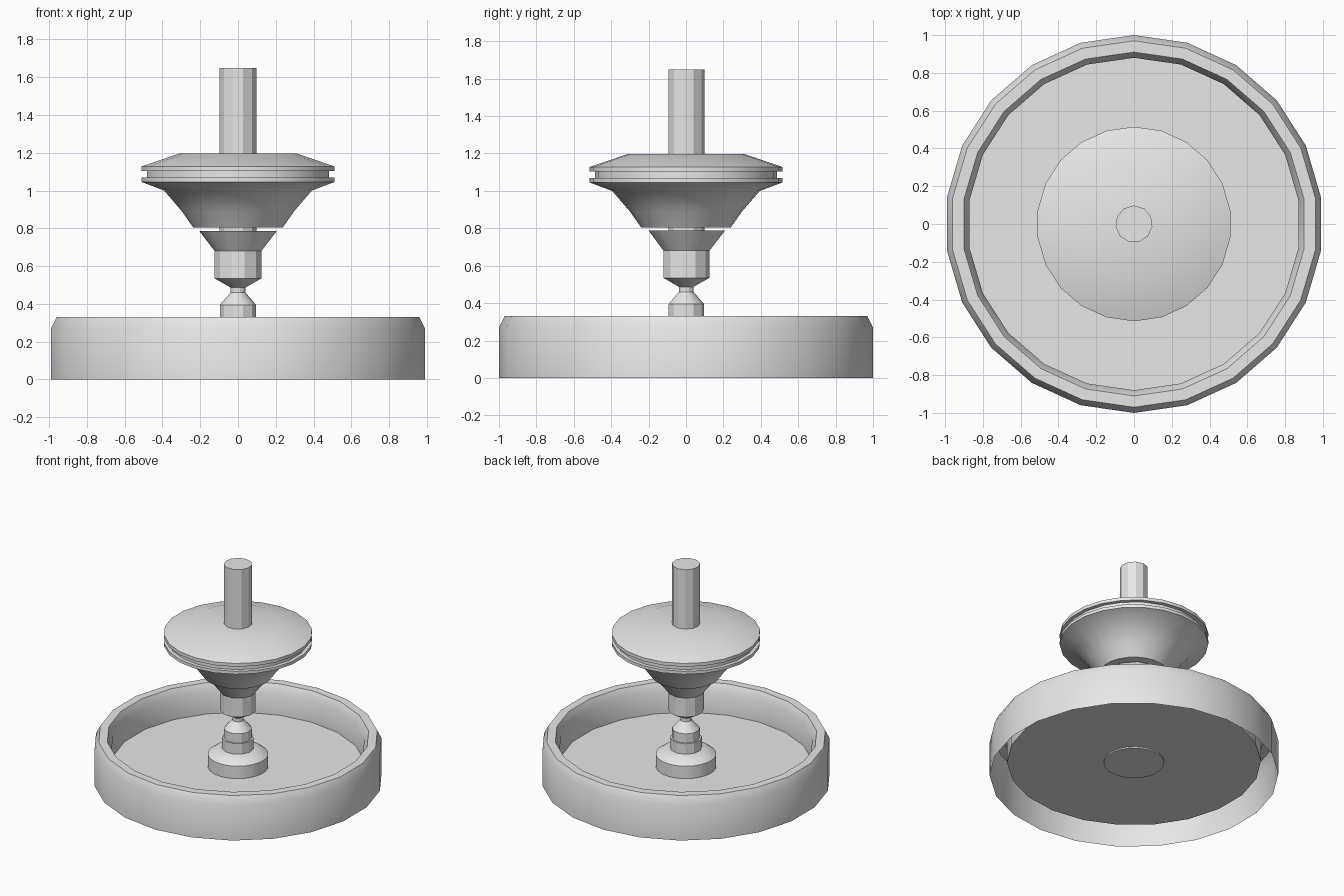
import bpy, bmesh, math

cube = bpy.data.objects.get("Cube")
if cube:
    bpy.data.objects.remove(cube, do_unlink=True)

grey = bpy.data.materials.new("plain_grey")
grey.use_nodes = True
grey.diffuse_color = (0.8, 0.8, 0.8, 1)
grey.node_tree.nodes["Principled BSDF"].inputs["Base Color"].default_value = (0.8, 0.8, 0.8, 1)


def lathe(name, profile, sides, smooth=30):
    """Revolve (radius, height) points about z, with one corner on +y."""
    bm = bmesh.new()
    rings = []
    for r, z in profile:
        if r == 0:
            rings.append([bm.verts.new((0, 0, z))] * sides)
            continue
        angles = [math.pi / 2 + math.tau * i / sides for i in range(sides)]
        rings.append([bm.verts.new((r * math.cos(a), r * math.sin(a), z)) for a in angles])
    for low, high in zip(rings, rings[1:]):
        for i in range(sides):
            j = (i + 1) % sides
            corners = dict.fromkeys((low[i], low[j], high[j], high[i]))
            bm.faces.new(list(corners))
    mesh = bpy.data.meshes.new(name)
    bm.to_mesh(mesh)
    bm.free()
    obj = bpy.data.objects.new(name, mesh)
    bpy.context.collection.objects.link(obj)
    mesh.materials.append(grey)
    bpy.ops.object.select_all(action="DESELECT")
    obj.select_set(True)
    bpy.context.view_layer.objects.active = obj
    bpy.ops.object.shade_smooth_by_angle(angle=math.radians(smooth))
    return obj


# Round tray: thin outer wall, bevelled rim and sunken floor, open underneath
lathe("tray", [(1, 0), (1, 0.27), (0.97, 0.33), (0.91, 0.33),
               (0.88, 0.27), (0.88, 0.105), (0, 0.105)], 22)

# Low round foot in the middle of the floor
lathe("foot", [(0, 0.095), (0.21, 0.095), (0.21, 0.2), (0.17, 0.23),
               (0.11, 0.245), (0, 0.245)], 22)

# Stem collar and tapered neck
lathe("collar", [(0, 0.24), (0.11, 0.24), (0.11, 0.325), (0, 0.325)], 11)
lathe("neck", [(0, 0.32), (0.097, 0.32), (0.097, 0.395), (0.04, 0.46),
               (0.04, 0.5), (0, 0.5)], 11)

# Flared cup
lathe("cup", [(0, 0.487), (0.04, 0.487), (0.125, 0.535), (0.125, 0.68),
              (0.208, 0.787), (0, 0.787)], 11)

# Large grooved float
lathe("float", [(0, 0.805), (0.24, 0.805), (0.3, 0.89), (0.395, 1.0), (0.515, 1.045),
                (0.515, 1.068), (0.487, 1.068), (0.487, 1.103), (0.515, 1.103),
                (0.515, 1.128), (0.315, 1.196), (0, 1.196)], 22)

# Rod through the top
lathe("rod", [(0, 0.78), (0.098, 0.78), (0.098, 1.65), (0, 1.65)], 11)
